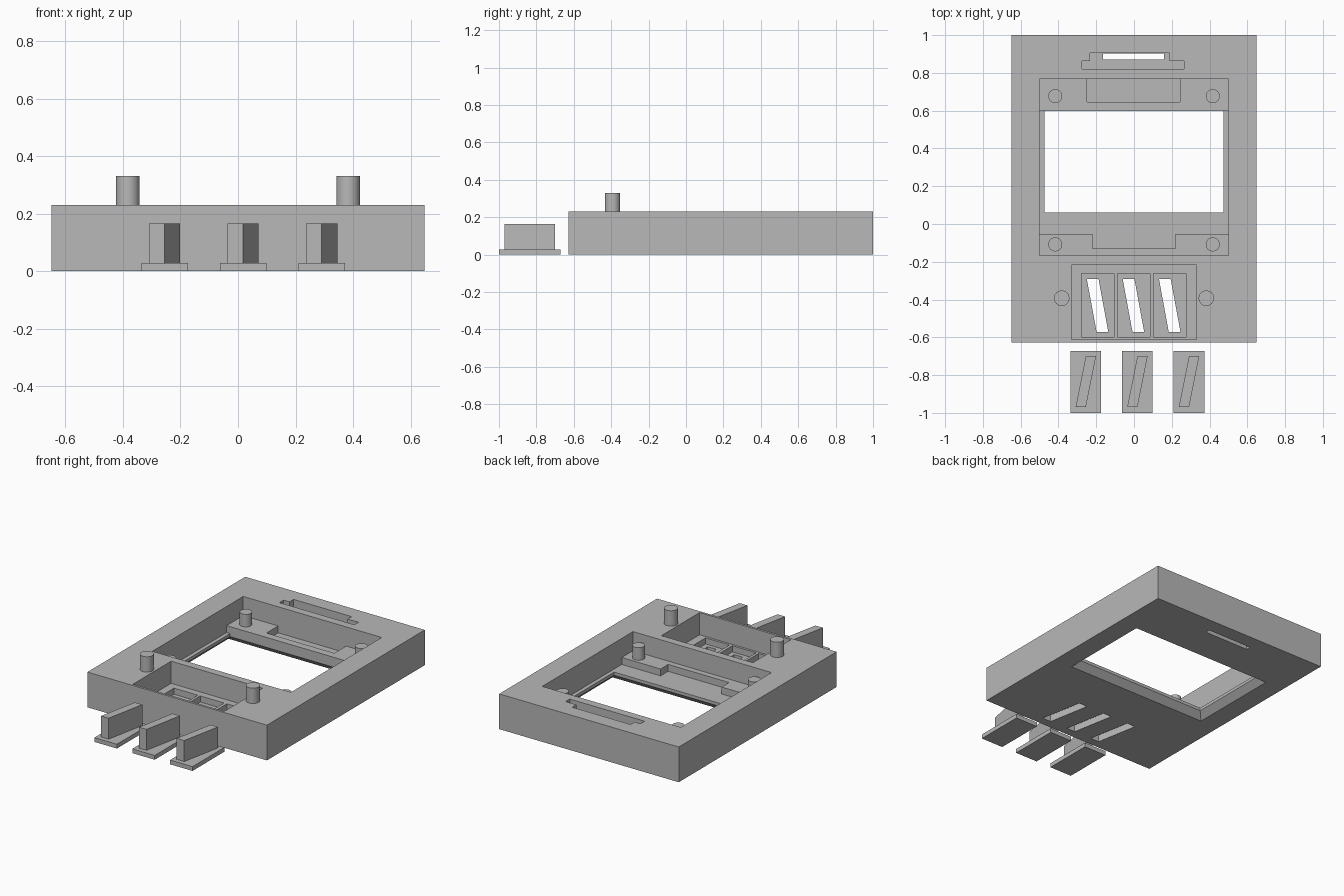
import bpy
import bmesh
import math

if "Cube" in bpy.data.objects:
    bpy.data.objects.remove(bpy.data.objects["Cube"])

grey = bpy.data.materials.new("plain grey")
grey.diffuse_color = (0.48, 0.48, 0.48, 1)
grey.use_nodes = True
grey.node_tree.nodes["Principled BSDF"].inputs["Base Color"].default_value = grey.diffuse_color


def loft(name, lower, upper, z0, z1):
    """Solid between two matching outlines."""
    bm = bmesh.new()
    a = [bm.verts.new((x, y, z0)) for x, y in lower]
    b = [bm.verts.new((x, y, z1)) for x, y in upper]
    bm.faces.new(a[::-1])
    bm.faces.new(b)
    n = len(a)
    for i in range(n):
        j = (i + 1) % n
        bm.faces.new((a[i], a[j], b[j], b[i]))
    bmesh.ops.recalc_face_normals(bm, faces=bm.faces)
    mesh = bpy.data.meshes.new(name)
    bm.to_mesh(mesh)
    bm.free()
    mesh.materials.append(grey)
    ob = bpy.data.objects.new(name, mesh)
    bpy.context.collection.objects.link(ob)
    return ob


def prism(name, outline, z0, z1):
    return loft(name, outline, outline, z0, z1)


def rect(x0, x1, y0, y1):
    return [(x0, y0), (x1, y0), (x1, y1), (x0, y1)]


def cut(target, cutter):
    mod = target.modifiers.new("cut", 'BOOLEAN')
    mod.operation = 'DIFFERENCE'
    mod.solver = 'EXACT'
    mod.object = cutter
    bpy.context.view_layer.objects.active = target
    bpy.ops.object.modifier_apply(modifier=mod.name)
    bpy.data.objects.remove(cutter)


def post(name, x, y, r, z0, z1):
    bpy.ops.mesh.primitive_cylinder_add(vertices=40, radius=r, depth=z1 - z0,
                                        location=(x, y, (z0 + z1) / 2))
    ob = bpy.context.object
    ob.name = name
    ob.data.materials.append(grey)
    bpy.ops.object.shade_smooth_by_angle(angle=math.radians(35))


TOP, OVER = 0.23, 0.3
SHELF, FLOOR = 0.105, 0.06

# Case slab
case = prism("case", rect(-0.648, 0.648, -0.627, 1.0), 0, TOP)

# Display pocket: shelf level, lower floor with a front notch, rear pit
cut(case, prism("pocket", rect(-0.5, 0.5, -0.168, 0.768), SHELF, OVER))
cut(case, prism("pocket_floor", [
    (-0.5, 0.597), (-0.5, -0.052), (-0.22, -0.052), (-0.22, -0.13),
    (0.22, -0.13), (0.22, -0.052), (0.5, -0.052), (0.5, 0.597)], FLOOR, OVER))
cut(case, prism("rear_pit", rect(-0.248, 0.243, 0.647, 0.768), FLOOR, OVER))

# Window with a bevelled underside
cut(case, prism("window", rect(-0.475, 0.475, 0.062, 0.597), -0.1, OVER))
cut(case, loft("window_bevel", rect(-0.525, 0.525, 0.012, 0.647),
               rect(-0.475, 0.475, 0.062, 0.597), -0.01, 0.04))

# Stepped connector recess and its slit
cut(case, prism("connector_recess", [
    (-0.275, 0.82), (0.265, 0.82), (0.265, 0.863), (0.187, 0.863),
    (0.187, 0.905), (-0.233, 0.905), (-0.233, 0.863), (-0.275, 0.863)], FLOOR, OVER))
cut(case, prism("connector_slit", rect(-0.165, 0.16, 0.872, 0.902), -0.1, OVER))

# Button bay, button seats and slanted slots
cut(case, prism("button_bay", rect(-0.33, 0.33, -0.612, -0.218), 0.085, OVER))
for cx in (-0.192, -0.002, 0.19):
    cut(case, prism("seat", rect(cx - 0.086, cx + 0.086, -0.597, -0.263), 0.045, OVER))
    cut(case, prism("slot", [(cx - 0.006, -0.572), (cx + 0.056, -0.572),
                             (cx + 0.004, -0.29), (cx - 0.058, -0.29)], -0.1, OVER))

# Locating posts in the pocket and tall pins on the face
for s, side in ((-1, "left"), (1, "right")):
    post("rear_post_" + side, s * 0.417, 0.677, 0.037, SHELF - 0.01, 0.187)
    post("front_post_" + side, s * 0.417, -0.108, 0.037, SHELF - 0.01, 0.187)
    post("face_pin_" + side, s * 0.383, -0.393, 0.041, TOP - 0.01, 0.33)

# Loose buttons: flat foot with a slanted blade
for i, cx in enumerate((-0.255, 0.018, 0.291)):
    prism(f"button_foot_{i + 1}", rect(cx - 0.081, cx + 0.081, -1.0, -0.672), 0, 0.028)
    prism(f"button_blade_{i + 1}", [(cx - 0.054, -0.97), (cx, -0.97),
                                    (cx + 0.054, -0.7), (cx, -0.7)], 0.027, 0.165)
